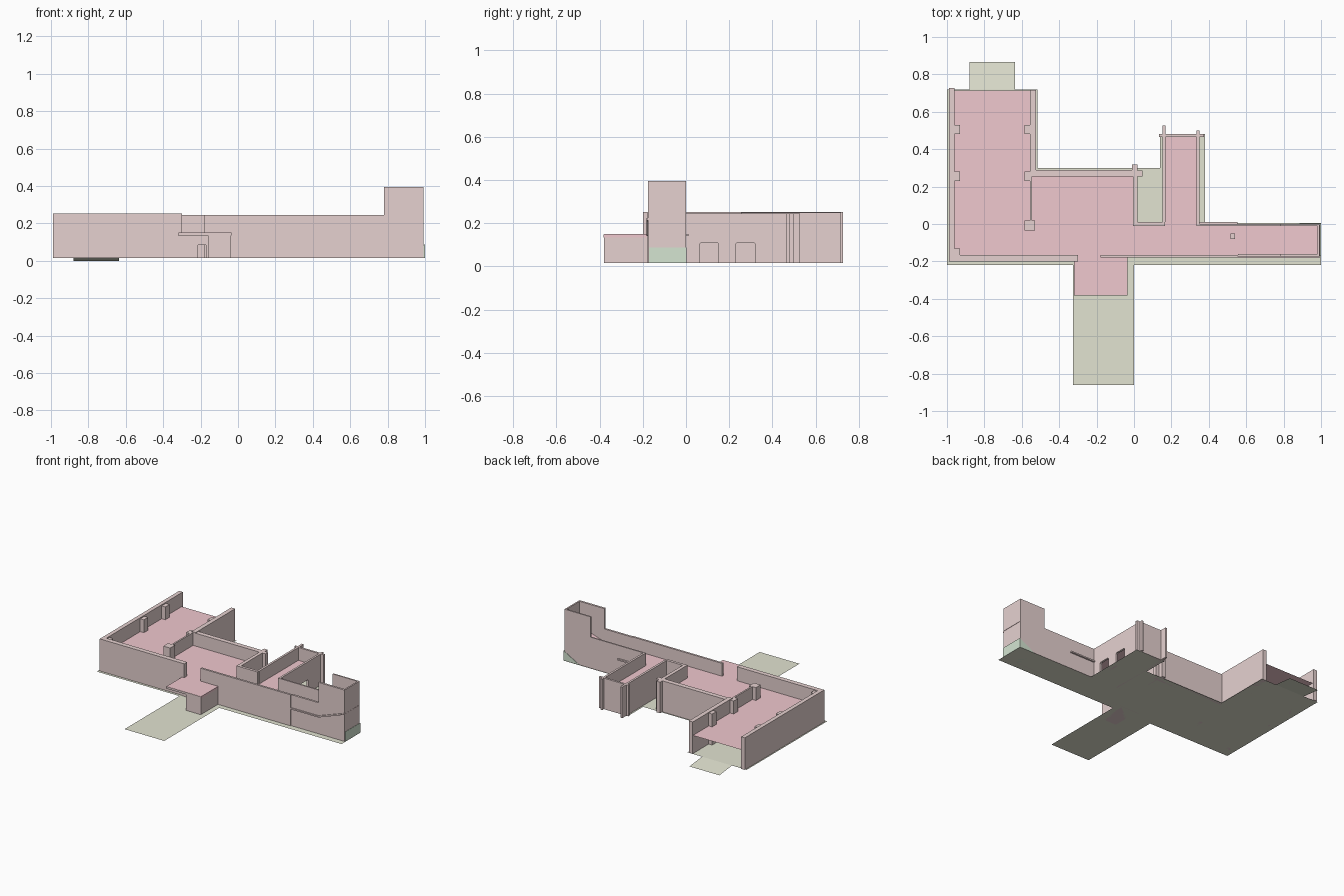
import bpy, bmesh
from mathutils import Vector

if "Cube" in bpy.data.objects:
    bpy.data.objects.remove(bpy.data.objects["Cube"])


def material(name, rgb):
    m = bpy.data.materials.new(name)
    m.diffuse_color = (*rgb, 1)
    m.use_nodes = True
    m.node_tree.nodes["Principled BSDF"].inputs["Base Color"].default_value = m.diffuse_color
    return m


WALL = material("wall_plaster", (0.79, 0.64, 0.63))
DECK = material("deck_pink", (0.87, 0.58, 0.62))
GROUND = material("ground_olive", (0.76, 0.77, 0.64))
GREEN = material("bank_green", (0.66, 0.78, 0.64))
G, D, H, T = 0.016, 0.15, 0.245, 0.395    # ground, deck, wall and tower heights


def finish(name, bm, mat):
    me = bpy.data.meshes.new(name)
    bm.to_mesh(me)
    bm.free()
    me.materials.append(mat)
    ob = bpy.data.objects.new(name, me)
    bpy.context.collection.objects.link(ob)
    return ob


def prism(name, pts, axis, a, b, mat=WALL):
    """Extrude a 2D profile along an axis from a to b."""
    place = {"x": lambda p, t: (t, p[0], p[1]),
             "y": lambda p, t: (p[0], t, p[1]),
             "z": lambda p, t: (p[0], p[1], t)}[axis]
    bm = bmesh.new()
    face = bm.faces.new([bm.verts.new(place(p, a)) for p in pts])
    ext = bmesh.ops.extrude_face_region(bm, geom=[face])["geom"]
    step = Vector(place((0, 0), b - a))
    bmesh.ops.translate(bm, vec=step, verts=[v for v in ext if isinstance(v, bmesh.types.BMVert)])
    bmesh.ops.recalc_face_normals(bm, faces=bm.faces)
    return finish(name, bm, mat)


def box(name, x0, x1, y0, y1, z0=G, z1=H, mat=WALL):
    return prism(name, [(x0, y0), (x1, y0), (x1, y1), (x0, y1)], "z", z0, z1, mat)


def sheet(name, pts, mat):
    """Single flat face from 3D points."""
    bm = bmesh.new()
    bm.faces.new([bm.verts.new(p) for p in pts])
    bm.normal_update()
    return finish(name, bm, mat)


# Ground sheet and the sloping apron at the back
ground = [(-1, -.22), (-.325, -.22), (-.325, -.86), (0, -.86), (0, -.22), (1, -.22), (1, .005),
          (.38, .005), (.38, .48), (.14, .48), (.14, .30), (-.515, .30), (-.515, .72), (-1, .72)]
sheet("ground", [(x, y, G) for x, y in ground], GROUND)
sheet("back_apron", [(-.88, .72, G), (-.635, .72, G), (-.635, .867, 0), (-.88, .867, 0)], GROUND)

# Upper deck, rising inside the tower
deck = [(-.97, -.18), (-.32, -.18), (-.035, -.18), (-.035, -.17), (.78, -.17), (.78, -.005),
        (.342, -.005), (.342, .47), (.16, .47), (.16, 0), (.005, 0), (.005, .27), (-.545, .27),
        (-.545, .715), (-.97, .715)]
sheet("deck", [(x, y, D) for x, y in deck], DECK)
sheet("deck_rise", [(.78, -.17, D), (.995, -.17, .22), (.995, -.005, .22), (.78, -.005, D)], DECK)

# Large hall walls
box("hall_left_wall", -.99, -.96, -.20, .727, z1=.253)
box("hall_front_wall", -.96, -.30, -.20, -.165, z1=.253)
box("hall_right_wall", -.557, -.525, .255, .717, z1=.25)
box("hall_partition", -.557, -.545, .02, .255)
for i, y in enumerate((.48, .23)):
    box(f"left_pilaster_{i}", -.96, -.93, y, y + .05)
    box(f"right_pilaster_{i}", -.585, -.55, y, y + .05)
box("left_pilaster_front", -.96, -.93, -.165, -.13)
box("hall_column", -.585, -.53, -.035, .02)

# Middle hall and courtyard walls
box("middle_back_wall", -.525, .02, .255, .29)
box("courtyard_left_wall", -.005, .02, -.01, .255)
box("courtyard_fin", -.01, .02, .29, .318)
box("courtyard_column", .02, .045, .255, .285)
box("courtyard_front_wall", .02, .165, -.01, .01)

# Back wing: right wall has two doorways notched into its profile
notched = [(-.01, G)]
for y0, y1 in ((.065, .15), (.23, .32)):
    notched += [(y0, G), (y0, .105), (y0 + .007, .112), (y1 - .007, .112), (y1, .105), (y1, G)]
notched += [(.465, G), (.465, H), (-.01, H)]
prism("wing_right_wall", notched, "x", .335, .35)
box("wing_left_wall", .152, .168, .01, .465)
box("wing_back_wall", .135, .375, .465, .48)
box("wing_left_fin", .152, .168, .48, .527)
box("wing_right_fin", .335, .35, .48, .50)

# Corridor front wall, and the stepped tower walls on both sides
box("corridor_front_wall", -.18, .555, -.18, -.165)
step = [(G, H), (.78, H), (.78, T), (.993, T), (.993, G)]
prism("tower_front_wall", [(.555, G), (.555, H)] + step[1:], "y", -.175, -.16)
prism("tower_back_wall", [(.35, G), (.35, H)] + step[1:], "y", -.01, 0)
box("tower_end_wall", .982, .993, -.16, -.01, z1=T)
box("corridor_post", .515, .54, -.08, -.05, z1=D + .02)

# Trim band following the deck, and the ledge over the yard
prism("trim_band", [(.555, .14), (.785, .14), (.993, .215), (.993, .225), (.78, .15), (.555, .15)],
      "y", -.183, -.175)
box("yard_ledge", .35, .553, 0, .012, .14, .15)

# Green bank at the foot of the tower
prism("green_bank", [(.87, G), (.999, G), (.999, .088)], "y", -.172, .003, GREEN)

# Entrance porch: roof, closed room, recess wall with door opening
box("porch_roof", -.318, -.036, -.38, -.18, .135, D, DECK)
for nm, b in {"fascia_front": (-.32, -.035, -.382, -.38), "fascia_left": (-.32, -.318, -.38, -.2)}.items():
    box("porch_" + nm, *b, .135, D - .001)
box("porch_room", -.16, -.038, -.38, -.18, z1=.135)
prism("porch_door_wall", [(-.32, G), (-.213, G), (-.213, .085), (-.17, .085), (-.17, G), (-.16, G),
                          (-.16, .135), (-.32, .135)], "y", -.205, -.19)
